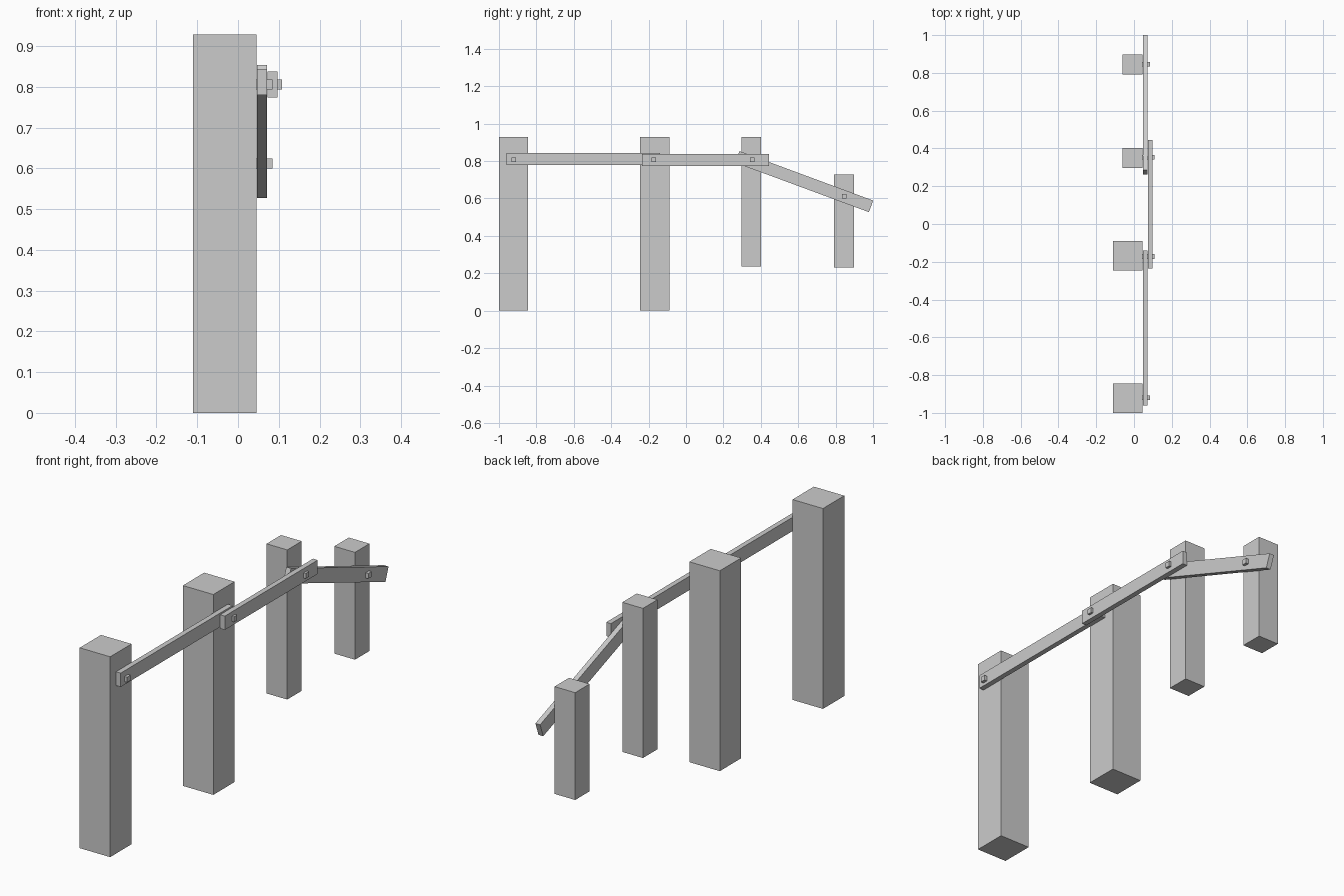
import bpy
import math

cube = bpy.data.objects.get("Cube")
if cube:
    bpy.data.objects.remove(cube, do_unlink=True)

# Single flat grey
grey = bpy.data.materials.new("light_grey")
grey.use_nodes = True
colour = (0.6, 0.6, 0.6, 1)
grey.diffuse_color = colour
grey.node_tree.nodes["Principled BSDF"].inputs["Base Color"].default_value = colour


def box(name, centre, size, tilt=0):
    """Box with its centre, its size and a tilt in degrees about x."""
    bpy.ops.mesh.primitive_cube_add(size=1, location=centre)
    obj = bpy.context.object
    obj.name = name
    obj.scale = size
    obj.rotation_euler.x = math.radians(tilt)
    obj.data.materials.append(grey)
    return obj


# Posts share one flush face on the rail side
FACE = 0.045


def post(name, y, width, bottom, top):
    box(name, (FACE - width / 2, y, (bottom + top) / 2), (width, width, top - bottom))


post("front_post", -0.922, 0.156, 0, 0.928)
post("second_post", -0.167, 0.156, 0, 0.928)
post("third_post", 0.349, 0.106, 0.235, 0.928)
post("back_post", 0.845, 0.106, 0.23, 0.727)

# Rails: the middle one overlaps outside the other two
THICK = 0.024
INNER = FACE + 0.002 + THICK / 2
OUTER = INNER + THICK + 0.002
box("front_rail", (INNER, -0.55, 0.812), (THICK, 0.82, 0.064))
box("middle_rail", (OUTER, 0.105, 0.806), (THICK, 0.68, 0.064))
box("sloping_rail", (INNER, 0.632, 0.69), (THICK, 0.762, 0.066), -20.3)

# Square bolts through rails into the posts
for name, y, z, tip in (
    ("front_bolt", -0.92, 0.806, 0.085),
    ("second_bolt", -0.172, 0.806, 0.108),
    ("third_bolt", 0.354, 0.806, 0.108),
    ("back_bolt", 0.845, 0.612, 0.085),
):
    box(name, ((FACE + tip) / 2, y, z), (tip - FACE, 0.024, 0.024))
